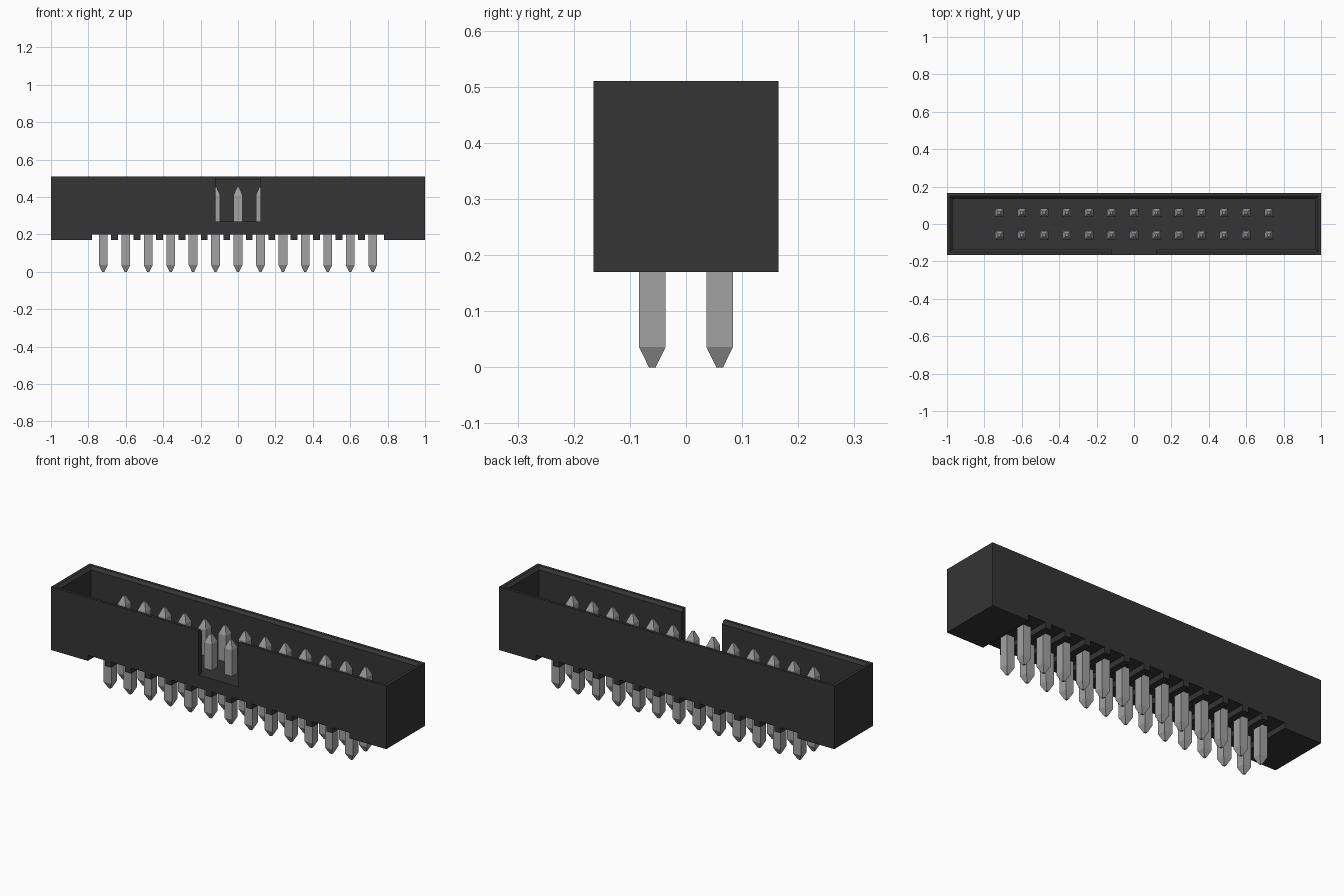
import bpy, bmesh

if "Cube" in bpy.data.objects:
    bpy.data.objects.remove(bpy.data.objects["Cube"], do_unlink=True)


def material(name, rgb, rough):
    m = bpy.data.materials.new(name)
    m.use_nodes = True
    m.diffuse_color = (*rgb, 1)
    bsdf = next(n for n in m.node_tree.nodes if n.type == "BSDF_PRINCIPLED")
    bsdf.inputs["Base Color"].default_value = (*rgb, 1)
    bsdf.inputs["Roughness"].default_value = rough
    return m


BLACK = material("black plastic", (0.035, 0.035, 0.035), 0.6)
METAL = material("grey metal", (0.36, 0.36, 0.36), 0.5)


def loft(name, rings, mat, caps=True, closed=True):
    """Mesh skinned through rings of equal point count."""
    bm = bmesh.new()
    vs = [[bm.verts.new(p) for p in r] for r in rings]
    n = len(rings[0])
    for a, b in zip(vs, vs[1:]):
        for i in range(n if closed else n - 1):
            j = (i + 1) % n
            bm.faces.new((a[i], a[j], b[j], b[i]))
    if caps:
        bm.faces.new(vs[0])
        bm.faces.new(vs[-1])
    bmesh.ops.recalc_face_normals(bm, faces=bm.faces)
    me = bpy.data.meshes.new(name)
    bm.to_mesh(me)
    bm.free()
    me.materials.append(mat)
    ob = bpy.data.objects.new(name, me)
    bpy.context.collection.objects.link(ob)
    return ob


# Main dimensions
W, D = 1.0, 0.165
BOTTOM, GROOVE, FLOOR, TOP = 0.17, 0.20, 0.27, 0.51
PITCH, COLS = 0.12, 13

# Base slab: comb outline with standoff ribs between the pins, extruded in depth
outline = [(-W, FLOOR), (-W, BOTTOM), (-0.78, BOTTOM), (-0.78, GROOVE)]
for i in range(COLS - 1):
    x = (i - (COLS - 2) / 2) * PITCH
    outline += [(x - 0.018, GROOVE), (x - 0.018, BOTTOM),
                (x + 0.018, BOTTOM), (x + 0.018, GROOVE)]
outline += [(0.78, GROOVE), (0.78, BOTTOM), (W, BOTTOM), (W, FLOOR)]
loft("base", [[(x, y, z) for x, z in outline] for y in (-D, D)], BLACK)

# Shroud wall: chamfered section swept round the rim, open at the key slot
section = [(0, FLOOR), (0, TOP), (0.015, TOP), (0.03, TOP - 0.015), (0.03, FLOOR)]
path = [(-0.12, -D, 0, 1), (-W, -D, 1, 1), (-W, D, 1, -1),
        (W, D, -1, -1), (W, -D, -1, 1), (0.12, -D, 0, 1)]
loft("shroud_wall", [[(x + o * dx, y + o * dy, z) for o, z in section]
                     for x, y, dx, dy in path], BLACK, closed=False)

# Pins: square posts with tapered tips, two rows sharing one mesh
corners = [(-1, -1), (1, -1), (1, 1), (-1, 1)]
levels = [(0, 0.006), (0.036, 0.0235), (0.41, 0.0235), (0.452, 0.006)]
first = loft("pin", [[(sx * r, sy * r, z) for sx, sy in corners]
                     for z, r in levels], METAL)
for row, y in (("front", -PITCH / 2), ("back", PITCH / 2)):
    for i in range(COLS):
        pin = first if (row == "front" and i == 0) else first.copy()
        if pin is not first:
            bpy.context.collection.objects.link(pin)
        pin.name = f"{row}_pin_{i + 1}"
        pin.location = ((i - (COLS - 1) / 2) * PITCH, y, 0)
